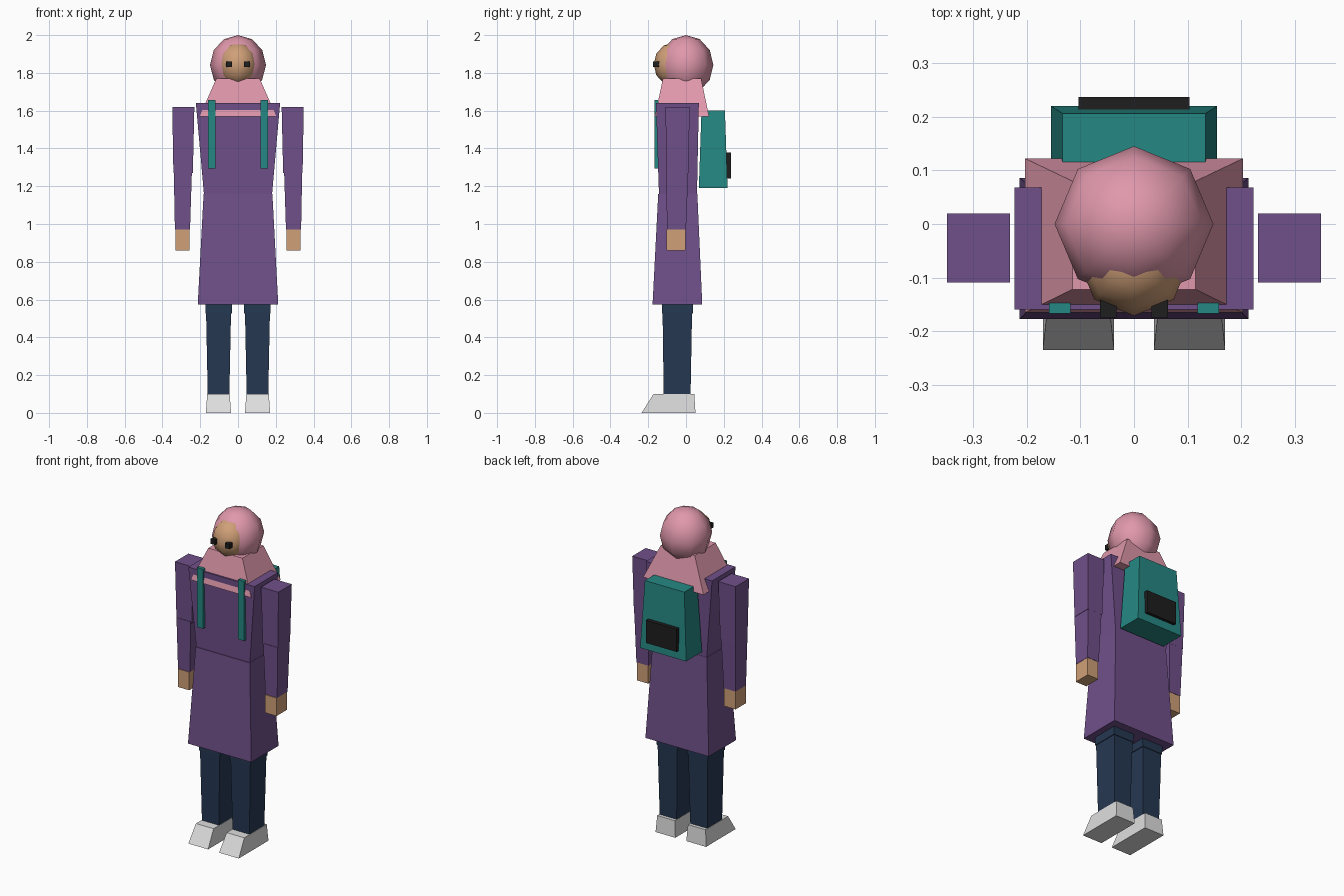
import bpy, bmesh
from mathutils import Matrix

if "Cube" in bpy.data.objects:
    bpy.data.objects.remove(bpy.data.objects["Cube"])


def srgb(r, g, b):
    f = lambda c: c / 12.92 if c <= 0.04045 else ((c + 0.055) / 1.055) ** 2.4
    return (f(r / 255), f(g / 255), f(b / 255), 1)


def material(name, r, g, b):
    m = bpy.data.materials.new(name)
    m.diffuse_color = srgb(r, g, b)
    m.use_nodes = True
    m.node_tree.nodes["Principled BSDF"].inputs["Base Color"].default_value = m.diffuse_color
    return m


PURPLE = material("purple_cloth", 112, 80, 138)
PINK = material("pink_scarf", 224, 152, 172)
NAVY = material("navy_trousers", 37, 56, 82)
TEAL = material("teal_bag", 37, 136, 132)
SKIN = material("skin", 208, 160, 120)
GREY = material("light_grey_shoe", 222, 222, 222)
BLACK = material("black", 30, 30, 30)


def finish(name, bm, mat, smooth=False):
    bmesh.ops.recalc_face_normals(bm, faces=bm.faces)
    me = bpy.data.meshes.new(name)
    bm.to_mesh(me)
    bm.free()
    me.materials.append(mat)
    for p in me.polygons:
        p.use_smooth = smooth
    ob = bpy.data.objects.new(name, me)
    bpy.context.collection.objects.link(ob)
    return ob


def block(name, mat, z0, low, z1, high=None, side=1):
    """Tapered box; low and high are (x0, x1, y0, y1) rectangles."""
    bm = bmesh.new()
    rings = []
    for z, (x0, x1, y0, y1) in ((z0, low), (z1, high or low)):
        rings.append([bm.verts.new((side * x, y, z))
                      for x, y in ((x0, y0), (x1, y0), (x1, y1), (x0, y1))])
    a, b = rings
    bm.faces.new(a)
    bm.faces.new(b)
    for i in range(4):
        j = (i + 1) % 4
        bm.faces.new((a[i], a[j], b[j], b[i]))
    return finish(name, bm, mat)


def ball(name, mat, centre, radii):
    bm = bmesh.new()
    bmesh.ops.create_uvsphere(bm, u_segments=8, v_segments=6, radius=1,
                              matrix=Matrix.LocRotScale(centre, None, radii))
    return finish(name, bm, mat, True)


# head: hood, face, scarf collar
ball("hood", PINK, (0, 0, 1.842), (0.148, 0.145, 0.158))
ball("face", SKIN, (0, -0.066, 1.845), (0.105, 0.105, 0.115))
block("scarf", PINK, 1.57, (-0.203, 0.203, -0.165, 0.122),
      1.77, (-0.115, 0.115, -0.122, 0.08))

# coat
block("coat_top", PURPLE, 1.155, (-0.18, 0.18, -0.143, 0.058),
      1.64, (-0.223, 0.223, -0.159, 0.068))
block("coat_skirt", PURPLE, 0.575, (-0.213, 0.213, -0.177, 0.086),
      1.16, (-0.182, 0.182, -0.147, 0.06))

# backpack
block("backpack", TEAL, 1.19, (-0.155, 0.155, 0.068, 0.22),
      1.60, (-0.133, 0.133, 0.082, 0.206))
block("backpack_pocket", BLACK, 1.24, (-0.103, 0.103, 0.21, 0.237), 1.378)

# mirrored parts
for s, tag in ((-1, "left"), (1, "right")):
    block("eye_" + tag, BLACK, 1.83, (0.033, 0.063, -0.174, -0.13), 1.86, side=s)
    block("strap_" + tag, TEAL, 1.295, (0.118, 0.158, -0.167, -0.147), 1.657, side=s)
    block("upper_arm_" + tag, PURPLE, 1.27, (0.239, 0.342, -0.103, 0.012),
          1.62, (0.231, 0.348, -0.109, 0.02), side=s)
    block("forearm_" + tag, PURPLE, 0.97, (0.254, 0.334, -0.1, 0.0),
          1.28, (0.244, 0.34, -0.106, 0.012), side=s)
    block("hand_" + tag, SKIN, 0.86, (0.256, 0.332, -0.104, -0.002), 0.97, side=s)
    block("thigh_" + tag, NAVY, 0.525, (0.033, 0.173, -0.128, 0.036),
          0.9, (0.025, 0.175, -0.13, 0.04), side=s)
    block("shin_" + tag, NAVY, 0.09, (0.046, 0.16, -0.118, 0.024),
          0.53, (0.037, 0.169, -0.124, 0.032), side=s)
    block("shoe_" + tag, GREY, 0, (0.037, 0.17, -0.235, 0.05),
          0.1, (0.044, 0.163, -0.172, 0.044), side=s)
